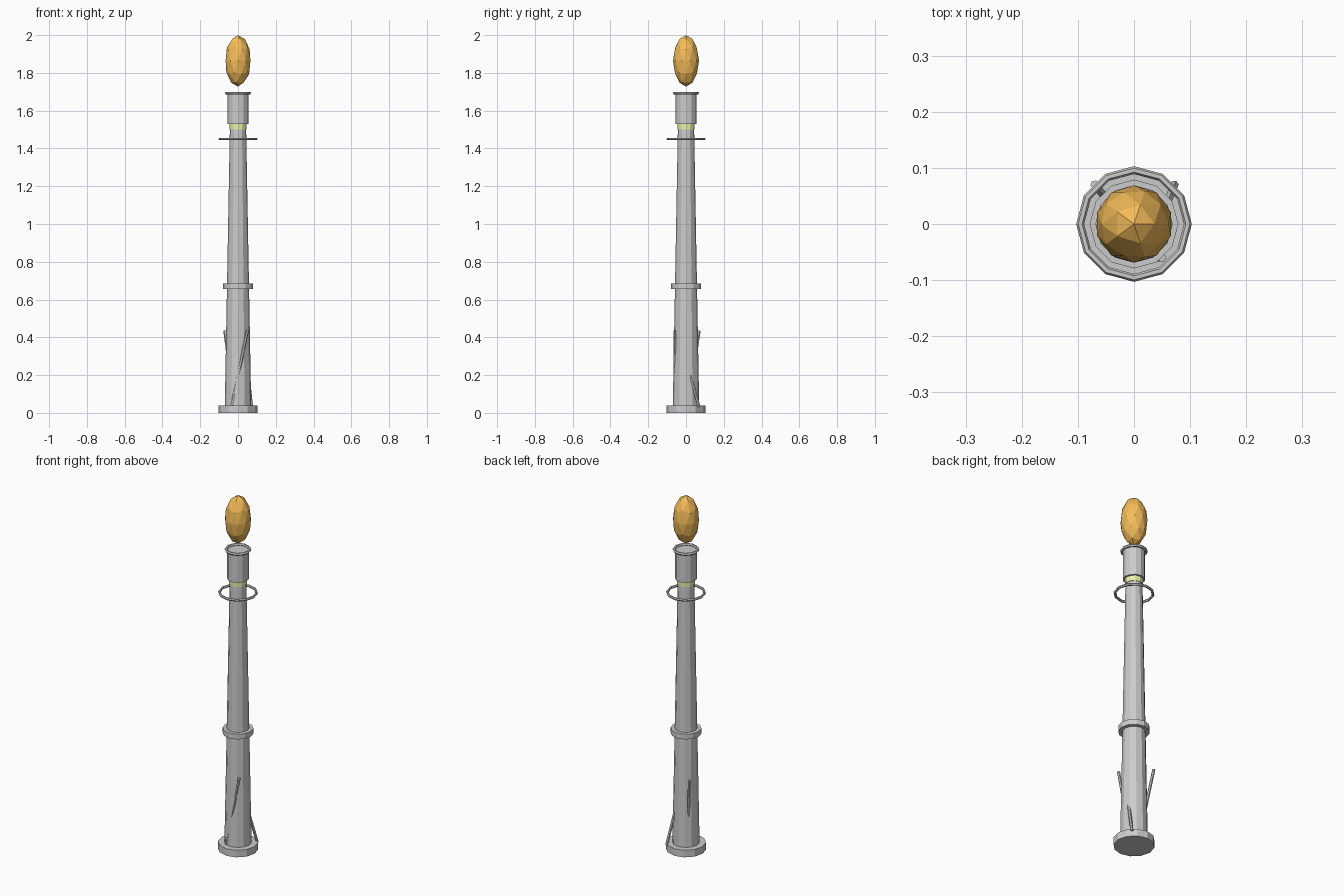
import bpy
from mathutils import Vector

if "Cube" in bpy.data.objects:
    bpy.data.objects.remove(bpy.data.objects["Cube"])


def material(name, color):
    m = bpy.data.materials.new(name)
    m.diffuse_color = color
    m.use_nodes = True
    m.node_tree.nodes["Principled BSDF"].inputs["Base Color"].default_value = m.diffuse_color
    return m


def finish(name, mat=None):
    o = bpy.context.object
    o.name = name
    if mat:
        o.data.materials.append(mat)
    return o


def tapered(name, z0, z1, r0, r1, mat=None):
    bpy.ops.mesh.primitive_cone_add(vertices=12, radius1=r0, radius2=r1, depth=z1 - z0,
                                    location=(0, 0, (z0 + z1) / 2))
    return finish(name, mat)


def ring(name, z, major, minor):
    bpy.ops.mesh.primitive_torus_add(major_segments=12, minor_segments=6, major_radius=major,
                                     minor_radius=minor, location=(0, 0, z))
    return finish(name)


def stick(name, a, b, r):
    a, b = Vector(a), Vector(b)
    bpy.ops.mesh.primitive_cylinder_add(vertices=6, radius=r, depth=(b - a).length,
                                        location=(a + b) / 2)
    o = finish(name)
    o.rotation_euler = (b - a).to_track_quat('Z', 'Y').to_euler()
    return o


orange = material("flame_orange", (0.9, 0.5, 0.1, 1))
yellow = material("band_yellow", (0.85, 0.88, 0.4, 1))

# Foot, shaft and collar
tapered("base", 0, 0.04, 0.103, 0.103)
tapered("shaft", 0.03, 1.51, 0.07, 0.043)
tapered("collar", 0.655, 0.685, 0.079, 0.079)

# Slanted sticks mostly buried in the lower shaft
stick("stick_back_left", (-0.02, 0.01, 0.03), (-0.07, 0.07, 0.435), 0.008)
stick("stick_front", (-0.035, -0.058, 0.03), (0.05, -0.06, 0.435), 0.008)
stick("stick_right", (0.072, 0.07, 0.03), (0.028, -0.04, 0.435), 0.008)

# Hanging ring, glowing band, cup and rim
ring("loose_ring", 1.45, 0.096, 0.007)
tapered("band", 1.50, 1.532, 0.046, 0.046, yellow)
tapered("cup", 1.53, 1.69, 0.056, 0.056)
ring("cup_rim", 1.693, 0.061, 0.008)

# Faceted flame
bpy.ops.mesh.primitive_ico_sphere_add(subdivisions=2, radius=1, location=(0, 0, 1.864))
flame = finish("flame", orange)
flame.scale = (0.069, 0.069, 0.136)
